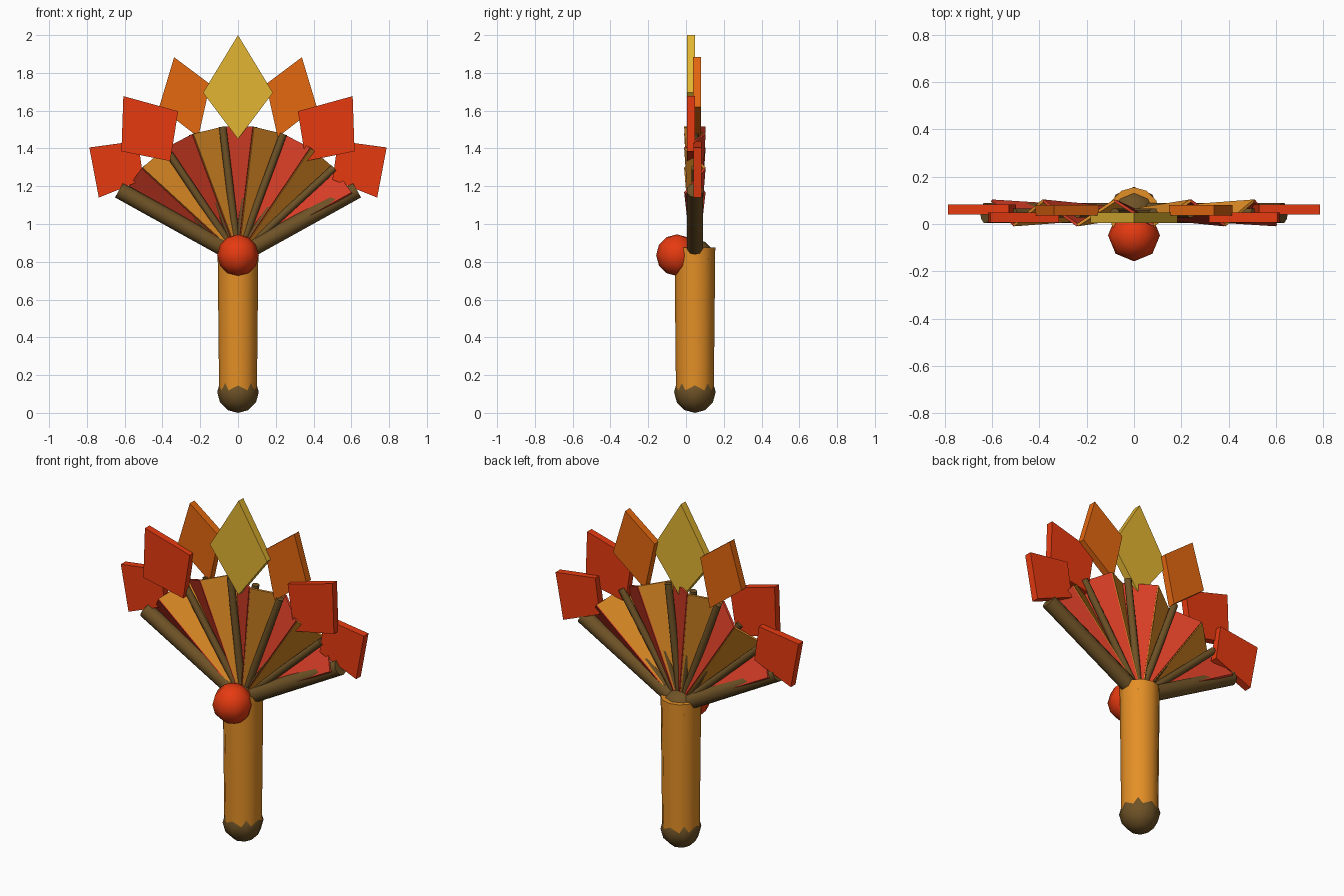
import bpy, bmesh, math
from mathutils import Vector

cube = bpy.data.objects.get("Cube")
if cube:
    bpy.data.objects.remove(cube, do_unlink=True)


def material(name, rgb):
    # 8-bit display colour to linear
    lin = [((c / 255 + 0.055) / 1.055) ** 2.4 for c in rgb] + [1.0]
    m = bpy.data.materials.new(name)
    m.use_nodes = True
    m.diffuse_color = lin
    m.node_tree.nodes["Principled BSDF"].inputs["Base Color"].default_value = lin
    return m


WOOD = material("dark wood", (110, 82, 38))
AMBER = material("amber", (228, 143, 38))
PLEAT_RED = material("pleat red", (216, 62, 38))
RED = material("bright red", (230, 58, 16))
ORANGE = material("leaf orange", (228, 104, 16))
GOLD = material("gold", (226, 181, 50))

MID_Y = 0.047                       # depth of the fan and handle axis
PIVOT = Vector((0, MID_Y, 0.83))    # where the ribs meet
REACH = 0.69
RIBS = 10
SPREAD = math.radians(61)


def mesh_object(name, bm, mat, smooth=None):
    bmesh.ops.recalc_face_normals(bm, faces=bm.faces[:])
    me = bpy.data.meshes.new(name)
    bm.to_mesh(me)
    bm.free()
    ob = bpy.data.objects.new(name, me)
    bpy.context.collection.objects.link(ob)
    me.materials.append(mat)
    if smooth:
        bpy.ops.object.select_all(action='DESELECT')
        ob.select_set(True)
        bpy.context.view_layer.objects.active = ob
        bpy.ops.object.shade_smooth_by_angle(angle=math.radians(smooth))
    return ob


def rod(name, start, end, r1, r2, sides, mat):
    axis = Vector(end) - Vector(start)
    bm = bmesh.new()
    bmesh.ops.create_cone(bm, cap_ends=True, segments=sides, radius1=r1,
                          radius2=r2, depth=axis.length)
    bm.transform(axis.to_track_quat('Z', 'Y').to_matrix().to_4x4())
    bmesh.ops.translate(bm, verts=bm.verts, vec=(Vector(start) + Vector(end)) / 2)
    return mesh_object(name, bm, mat, 50)


def ball(name, centre, radius, mat):
    bm = bmesh.new()
    bmesh.ops.create_uvsphere(bm, u_segments=8, v_segments=6, radius=radius)
    bmesh.ops.translate(bm, verts=bm.verts, vec=centre)
    return mesh_object(name, bm, mat, 50)


def plate(name, outline, y0, y1, mat):
    bm = bmesh.new()
    face = bm.faces.new([bm.verts.new((x, y0, z)) for x, z in outline])
    side = bmesh.ops.extrude_face_region(bm, geom=[face])["geom"]
    moved = [v for v in side if isinstance(v, bmesh.types.BMVert)]
    bmesh.ops.translate(bm, verts=moved, vec=(0, y1 - y0, 0))
    return mesh_object(name, bm, mat)


def direction(i):
    a = -SPREAD + 2 * SPREAD * i / (RIBS - 1)
    return Vector((math.sin(a), 0, math.cos(a)))


# Handle with its pommel, upper knob and front bead
rod("handle", (0, MID_Y, 0.1), (0, MID_Y, 0.875), 0.1, 0.108, 12, AMBER)
ball("pommel", (0, MID_Y, 0.11), 0.11, WOOD)
ball("upper_knob", (0, MID_Y, 0.815), 0.105, WOOD)
ball("front_bead", (0, -0.048, 0.835), 0.11, RED)

# Ribs, with thick guards at both ends of the fan
for i in range(RIBS):
    guard = i in (0, RIBS - 1)
    r = 0.044 if guard else 0.02
    d = direction(i)
    tip = PIVOT + d * (0.72 if guard else REACH)
    rod("guard_stick" if guard else "rib", PIVOT + d * 0.06, tip, r, r, 10, WOOD)

# Pleated panels folding between the back and front of the fan
for i in range(RIBS - 1):
    bm = bmesh.new()
    corners = []
    for k in (i, i + 1):
        fold = Vector((0, 0.052 if k % 2 == 0 else -0.052, 0))
        corners.append([PIVOT + direction(k) * s + fold * f
                        for s, f in ((0.03, 0.3), (REACH, 1))])
    (a, b), (c, d) = corners
    bm.faces.new([bm.verts.new(p) for p in (a, b, d, c)])
    ob = mesh_object("pleat", bm, AMBER if i % 2 else PLEAT_RED)
    mod = ob.modifiers.new("thickness", 'SOLIDIFY')
    mod.thickness = 0.012
    mod.offset = 0

# Ornament plates around the fan rim
plate("centre_plate", [(0, 2.0), (0.185, 1.695), (0, 1.45), (-0.185, 1.695)],
      0.004, 0.048, GOLD)
SIDE_PLATES = [
    ("upper_plate", [(0.338, 1.883), (0.417, 1.62), (0.21, 1.46), (0.148, 1.74)],
     0.037, 0.08, ORANGE),
    ("middle_plate", [(0.607, 1.677), (0.617, 1.385), (0.359, 1.333), (0.317, 1.597)],
     0.006, 0.048, RED),
    ("lower_plate", [(0.787, 1.405), (0.737, 1.14), (0.5, 1.235), (0.53, 1.44)],
     0.04, 0.083, RED),
]
for name, outline, y0, y1, mat in SIDE_PLATES:
    for side, label in ((1, "left_"), (-1, "right_")):
        plate(label + name, [(side * x, z) for x, z in outline], y0, y1, mat)
